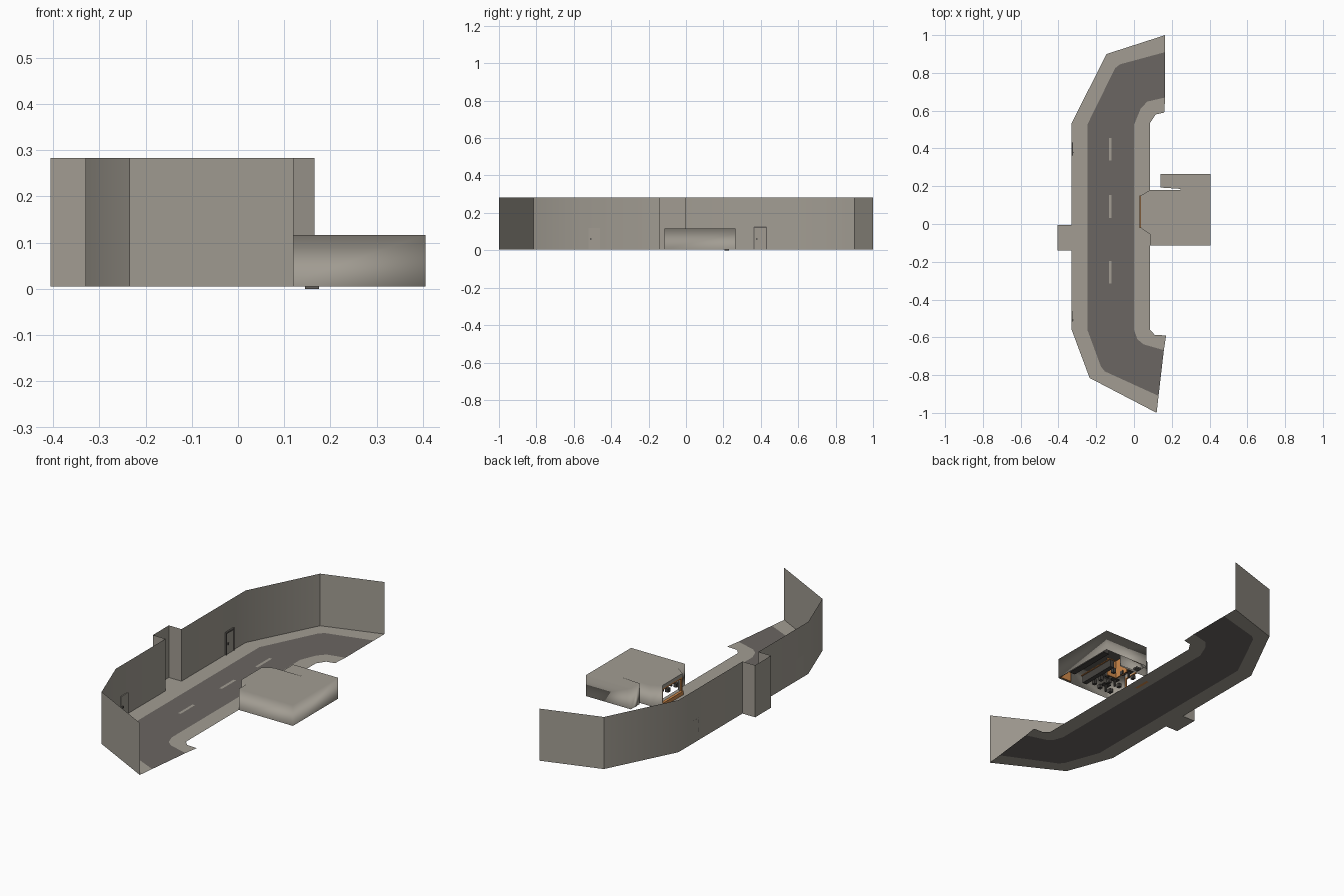
import bpy, bmesh
from math import radians

cube = bpy.data.objects.get("Cube")
if cube:
    bpy.data.objects.remove(cube)

GROUND, WALL_TOP, ROOF = 0.005, 0.283, 0.117


def material(name, rgb):
    m = bpy.data.materials.new(name)
    m.use_nodes = True
    m.diffuse_color = (*rgb, 1)
    m.node_tree.nodes["Principled BSDF"].inputs["Base Color"].default_value = (*rgb, 1)
    return m


concrete = material("warm grey concrete", (0.36, 0.335, 0.29))
asphalt = material("dark asphalt", (0.145, 0.132, 0.122))
wood = material("orange wood", (0.62, 0.25, 0.07))
dark = material("dark furniture", (0.06, 0.055, 0.05))
trim = material("door trim", (0.12, 0.11, 0.10))


def finish(name, bm, mat):
    mesh = bpy.data.meshes.new(name)
    bm.to_mesh(mesh)
    bm.free()
    mesh.materials.append(mat)
    ob = bpy.data.objects.new(name, mesh)
    bpy.context.collection.objects.link(ob)
    return ob


def sheet(name, points, mat, z=GROUND):
    """Flat polygon facing up."""
    bm = bmesh.new()
    face = bm.faces.new([bm.verts.new((x, y, z)) for x, y in points])
    face.normal_update()
    if face.normal.z < 0:
        face.normal_flip()
    return finish(name, bm, mat)


def walls(bm, points, z0, z1, closed=False, skip=()):
    """Upright thin panels along a plan path; returns the top vertices."""
    low = [bm.verts.new((x, y, z0)) for x, y in points]
    top = [bm.verts.new((x, y, z1)) for x, y in points]
    n = len(points)
    for i in range(n if closed else n - 1):
        j = (i + 1) % n
        if i not in skip:
            bm.faces.new((low[i], low[j], top[j], top[i]))
    return top


def box(name, x, y, z, mat):
    bm = bmesh.new()
    bmesh.ops.create_cube(bm, size=1)
    for v in bm.verts:
        v.co = [lo + (c + 0.5) * (hi - lo) for c, (lo, hi) in zip(v.co, (x, y, z))]
    return finish(name, bm, mat)


def smooth(ob, angle):
    bpy.ops.object.select_all(action='DESELECT')
    bpy.context.view_layer.objects.active = ob
    ob.select_set(True)
    bpy.ops.object.shade_smooth_by_angle(angle=radians(angle))


# Plan outlines, listed from the back end to the front end
boundary = [(0.165, 1.0), (-0.145, 0.90), (-0.33, 0.535), (-0.33, -0.005),
            (-0.405, -0.005), (-0.405, -0.14), (-0.33, -0.14), (-0.33, -0.56),
            (-0.235, -0.815), (0.12, -1.0)]
road_outer = [(0.165, 0.91), (-0.075, 0.845), (-0.10, 0.825), (-0.245, 0.53),
              (-0.245, -0.565), (-0.175, -0.755), (-0.155, -0.78), (0.13, -0.91)]
road_inner = [(0.165, 0.67), (0.07, 0.648), (0.035, 0.61), (0.0, 0.525),
              (0.0, -0.56), (0.018, -0.61), (0.05, -0.637), (0.158, -0.668)]
kerb_edge = [(0.16, 0.59), (0.115, 0.58), (0.085, 0.535),
             (0.085, -0.56), (0.11, -0.587), (0.17, -0.59)]

# Street
sheet("road", road_outer + road_inner[::-1], asphalt)
sheet("outer_pavement", boundary + road_outer[::-1], concrete)
sheet("inner_pavement", road_inner + kerb_edge[::-1], concrete)
for i, y in enumerate((-0.255, 0.093, 0.395)):
    sheet(f"lane_dash_{i + 1}", [(-0.133, y - 0.06), (-0.118, y - 0.06),
                                 (-0.118, y + 0.06), (-0.133, y + 0.06)],
          concrete, GROUND + 0.001)

# Tall boundary wall with its alcove
bm = bmesh.new()
walls(bm, boundary, GROUND, WALL_TOP)
smooth(finish("boundary_wall", bm, concrete), 32)

# Doors on the boundary wall
for i, y in enumerate((-0.49, 0.397)):
    box(f"street_door_{i + 1}", (-0.33, -0.326), (y - 0.03, y + 0.03), (GROUND, 0.12), concrete)
    box(f"door_handle_{i + 1}", (-0.326, -0.320), (y - 0.022, y - 0.016), (0.056, 0.066), trim)
for side in (-1, 1):
    y = 0.397 + side * 0.033
    box("door_frame_side", (-0.33, -0.322), (y - 0.002, y + 0.002), (GROUND, 0.125), trim)
box("door_frame_top", (-0.33, -0.322), (0.364, 0.43), (0.118, 0.126), trim)

# Low building shell, open underneath and at the street window
plan = [(0.405, -0.115), (0.405, 0.265), (0.14, 0.265), (0.14, 0.193),
        (0.245, 0.186), (0.245, 0.18), (0.085, 0.18), (0.035, 0.15),
        (0.035, -0.02), (0.085, -0.055), (0.085, -0.115)]
bm = bmesh.new()
bm.faces.new(walls(bm, plan, GROUND, ROOF, closed=True, skip=(7,)))
bmesh.ops.recalc_face_normals(bm, faces=bm.faces)
shell = finish("building_shell", bm, concrete)
smooth(shell, 180)
weighted = shell.modifiers.new("roof weighted normals", 'WEIGHTED_NORMAL')
weighted.mode = 'FACE_AREA'
weighted.weight = 100

# Street window: fascia and wooden frame
front = (0.035, 0.043)
box("window_fascia", front, (-0.02, 0.15), (0.098, ROOF - 0.001), concrete)
box("window_head", front, (-0.02, 0.15), (0.09, 0.098), wood)
box("window_sill", (0.028, 0.043), (-0.02, 0.15), (GROUND, 0.025), wood)
for y in (-0.02, 0.142):
    box("window_post", front, (y, y + 0.008), (0.025, 0.09), wood)

# Interior wood panelling and partitions
box("back_panel", (0.397, 0.402), (-0.11, -0.05), (0.01, 0.10), wood)
box("side_panel", (0.33, 0.40), (-0.112, -0.107), (0.01, 0.10), wood)
box("entry_panel", (0.17, 0.225), (0.255, 0.26), (0.01, 0.10), wood)
box("partition", (0.17, 0.176), (0.06, 0.15), (0.01, 0.11), wood)
box("partition_return", (0.176, 0.23), (0.06, 0.066), (0.01, 0.11), wood)
box("entry_step", (0.145, 0.175), (0.205, 0.23), (0.0, 0.008), trim)

# Interior furniture
box("ceiling_lining", (0.09, 0.40), (-0.11, 0.175), (0.112, 0.115), trim)
box("long_counter", (0.25, 0.275), (-0.08, 0.14), (0.01, 0.05), dark)
box("counter_top", (0.243, 0.282), (-0.085, 0.145), (0.05, 0.054), wood)
box("rear_cabinet", (0.36, 0.395), (-0.04, 0.23), (0.01, 0.075), dark)
for i, y in enumerate((-0.08, -0.01, 0.10)):
    box(f"table_top_{i + 1}", (0.11, 0.155), (y, y + 0.03), (0.042, 0.046), dark)
    box(f"table_leg_{i + 1}", (0.128, 0.137), (y + 0.011, y + 0.019), (GROUND, 0.042), dark)
    for x in (0.095, 0.162):
        box("chair_seat", (x, x + 0.018), (y + 0.005, y + 0.025), (0.01, 0.03), dark)
for y in (-0.06, -0.01, 0.04, 0.09):
    box("counter_stool", (0.21, 0.228), (y, y + 0.018), (0.01, 0.036), dark)
